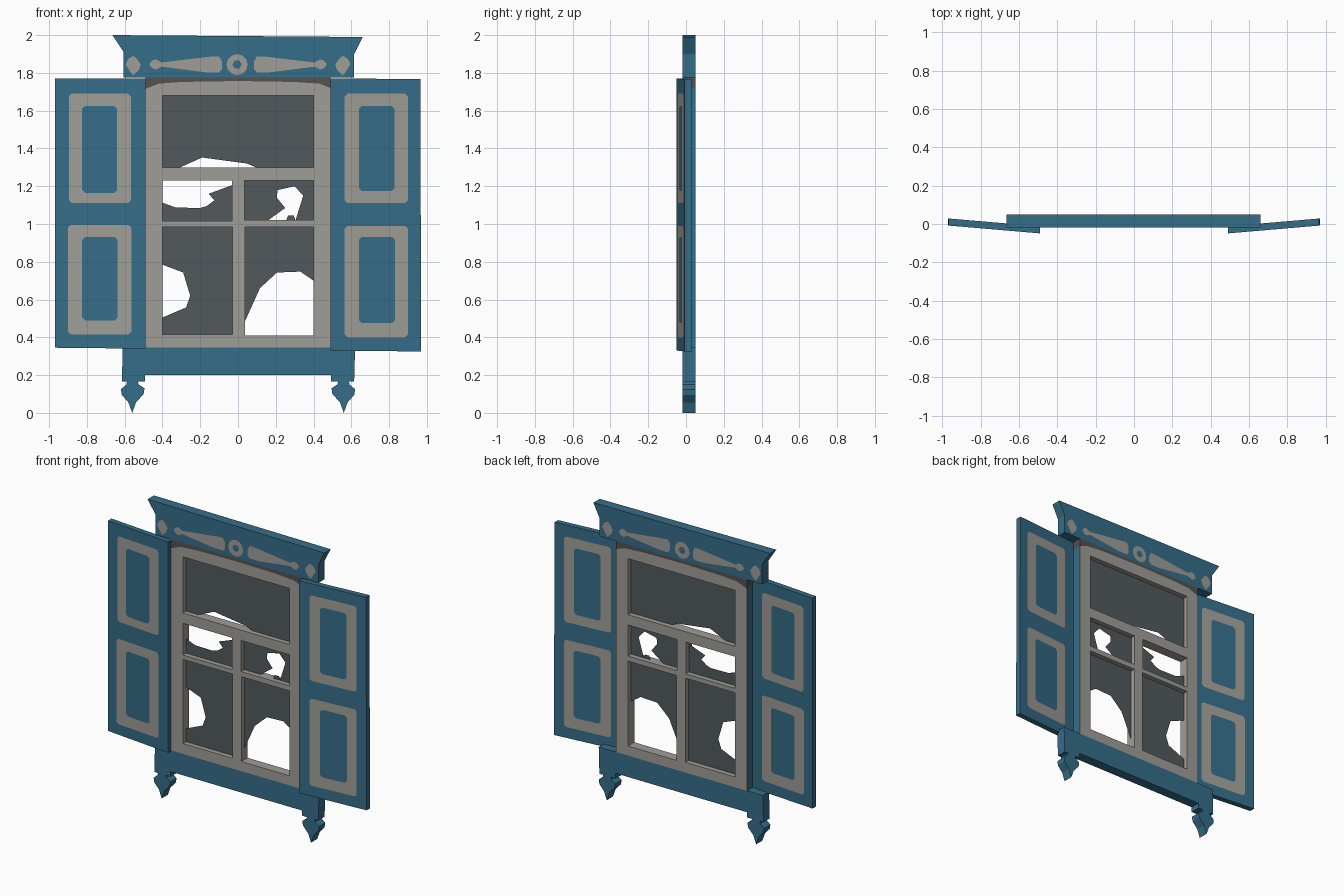
import bpy, bmesh, math
from mathutils import Vector
from mathutils.geometry import tessellate_polygon


def material(name, rgb):
    m = bpy.data.materials.new(name)
    m.diffuse_color = (*rgb, 1)
    return m


BLUE = material("blue_paint", (0.036, 0.155, 0.25))
GREY = material("pale_grey_paint", (0.35, 0.34, 0.31))
DARK = material("dark_glass", (0.085, 0.1, 0.108))
SHADE = material("dark_grey_wood", (0.085, 0.085, 0.08))
FRONT, BACK = -0.018, 0.049


def board(name, outline, mats, y0=FRONT, y1=BACK, holes=(), decals=(), skew=0.0):
    """Flat board in the x-z plane. Decals are inlaid faces: [outer] or [outer, inner]."""
    bm = bmesh.new()

    def vert(p, y):
        return bm.verts.new((p[0], y + skew * (abs(p[0]) - 0.49) / 0.48, p[1]))

    def caps(loops, mat):
        pts = [p for l in loops for p in l]
        tris = tessellate_polygon([[Vector((p[0], p[1], 0)) for p in l] for l in loops])
        for y in {y0, y1}:
            vs = [vert(p, y) for p in pts]
            for t in tris:
                bm.faces.new([vs[i] for i in t]).material_index = mat

    caps([outline, *holes, *[d[0] for d in decals]], 0)
    for d in decals:
        caps(d, 1)
        if len(d) > 1:
            caps([d[1]], 0)
    if y0 != y1:
        for l in [outline, *holes]:
            for a, b in zip(l, l[1:] + l[:1]):
                bm.faces.new([vert(a, y0), vert(b, y0), vert(b, y1), vert(a, y1)])
    bmesh.ops.remove_doubles(bm, verts=bm.verts, dist=1e-5)
    bmesh.ops.recalc_face_normals(bm, faces=bm.faces)
    me = bpy.data.meshes.new(name)
    bm.to_mesh(me)
    bm.free()
    for m in mats:
        me.materials.append(m)
    ob = bpy.data.objects.new(name, me)
    bpy.context.collection.objects.link(ob)
    return ob


def rect(x0, x1, z0, z1, c=0.0):
    if not c:
        return [(x0, z0), (x1, z0), (x1, z1), (x0, z1)]
    return [(x0 + c, z0), (x1 - c, z0), (x1, z0 + c), (x1, z1 - c),
            (x1 - c, z1), (x0 + c, z1), (x0, z1 - c), (x0, z0 + c)]


def disc(x, z, rx, rz, n):
    return [(x + rx * math.cos(math.tau * i / n), z + rz * math.sin(math.tau * i / n)) for i in range(n)]


def flip(pts):
    return [(-x, z) for x, z in reversed(pts)]


# Header with inlaid ornaments
petal = [(-0.47, 1.845), (-0.455, 1.865), (-0.435, 1.872), (-0.405, 1.855), (-0.13, 1.888), (-0.1, 1.888),
         (-0.085, 1.86), (-0.085, 1.82), (-0.1, 1.803), (-0.17, 1.803), (-0.405, 1.833), (-0.435, 1.818),
         (-0.455, 1.825)]
lozenge = disc(-0.555, 1.84, 0.04, 0.054, 6)
lozenge = [(-0.595, 1.845), (-0.57, 1.805), (-0.555, 1.785), (-0.525, 1.815), (-0.515, 1.845),
           (-0.54, 1.88), (-0.555, 1.89), (-0.58, 1.875)]
ring = [disc(-0.005, 1.844, 0.056, 0.056, 12), disc(-0.005, 1.844, 0.025, 0.025, 6)]
header = [(-0.605, 1.775), (0.615, 1.775), (0.615, 1.9), (0.66, 1.99), (-0.665, 2.0), (-0.605, 1.91)]
board("header", header, [BLUE, GREY],
      decals=[[petal], [flip(petal)], [lozenge], [flip(lozenge)], ring])

# Window frame with five openings, outer edges blue
arch = [(0.49, 1.72), (0.43, 1.743), (0.3, 1.752), (0, 1.757), (-0.3, 1.752), (-0.42, 1.743), (-0.49, 1.715)]
panes = [rect(-0.4, 0.4, 1.3, 1.68), rect(-0.4, -0.033, 1.015, 1.23), rect(0.035, 0.4, 1.02, 1.23),
         rect(-0.4, -0.03, 0.415, 0.985), rect(0.037, 0.4, 0.41, 0.985)]
frame = board("window_frame", [(-0.49, 0.345), (0.49, 0.345)] + arch, [GREY, BLUE], holes=panes)
for f in frame.data.polygons:
    if abs(f.normal.x) > 0.9 and abs(f.center.x) > 0.48:
        f.material_index = 1

# Dark strip under the header
board("header_underside_strip", arch[::-1] + [(0.49, 1.775), (-0.49, 1.775)], [SHADE])

# Bottom apron with a pointed drop at each end
drop = [(-0.615, 0.165), (-0.588, 0.165), (-0.59, 0.15), (-0.62, 0.125), (-0.615, 0.095), (-0.58, 0.055),
        (-0.56, 0.0), (-0.54, 0.055), (-0.5, 0.1), (-0.495, 0.13), (-0.525, 0.15), (-0.53, 0.165),
        (-0.493, 0.165), (-0.493, 0.2)]
board("apron", [(-0.61, 0.345)] + drop + flip(drop) + [(0.62, 0.345)], [BLUE])

# Broken glass
glass = {
    "glass_top": [(-0.4, 1.3), (-0.306, 1.3), (-0.19, 1.352), (0.048, 1.32), (0.095, 1.3),
                  (0.4, 1.3), (0.4, 1.68), (-0.4, 1.68)],
    "glass_middle_left": [(-0.4, 1.015), (-0.033, 1.015), (-0.033, 1.205), (-0.155, 1.16), (-0.125, 1.125),
                          (-0.165, 1.095), (-0.2, 1.085), (-0.33, 1.087), (-0.4, 1.113)],
    "glass_middle_right": [(0.035, 1.02), (0.16, 1.02), (0.25, 1.085), (0.205, 1.14), (0.21, 1.18), (0.3, 1.2),
                           (0.345, 1.15), (0.305, 1.02), (0.4, 1.02), (0.4, 1.23), (0.035, 1.23)],
    "glass_shard": [(0.255, 1.02), (0.305, 1.02), (0.295, 1.045), (0.265, 1.045)],
    "glass_lower_left": [(-0.4, 0.415), (-0.03, 0.415), (-0.03, 0.985), (-0.4, 0.985), (-0.4, 0.785),
                         (-0.29, 0.743), (-0.253, 0.62), (-0.275, 0.558), (-0.4, 0.505)],
    "glass_lower_right": [(0.037, 0.485), (0.116, 0.66), (0.206, 0.743), (0.33, 0.748), (0.4, 0.7),
                          (0.4, 0.985), (0.037, 0.985)],
}
for name, pts in glass.items():
    board(name, pts, [DARK], 0.015, 0.015)

# Shutters, swung slightly back, with inlaid panel borders
C = 0.015
board("shutter_left", [(-0.97, 0.345), (-0.49, 0.34), (-0.49, 1.77), (-0.968, 1.77)], [BLUE, GREY],
      -0.049, -0.012, skew=0.041,
      decals=[[rect(-0.895, -0.567, 1.11, 1.69, C), rect(-0.825, -0.64, 1.165, 1.625, C)],
              [rect(-0.9, -0.565, 0.415, 0.995, C), rect(-0.825, -0.637, 0.49, 0.93, C)]])
board("shutter_right", [(0.49, 0.33), (0.97, 0.325), (0.965, 1.768), (0.49, 1.77)], [BLUE, GREY],
      -0.049, -0.012, skew=0.041,
      decals=[[rect(0.565, 0.9, 1.11, 1.69, C), rect(0.64, 0.828, 1.175, 1.625, C)],
              [rect(0.565, 0.9, 0.4, 0.99, C), rect(0.64, 0.83, 0.475, 0.932, C)]])
